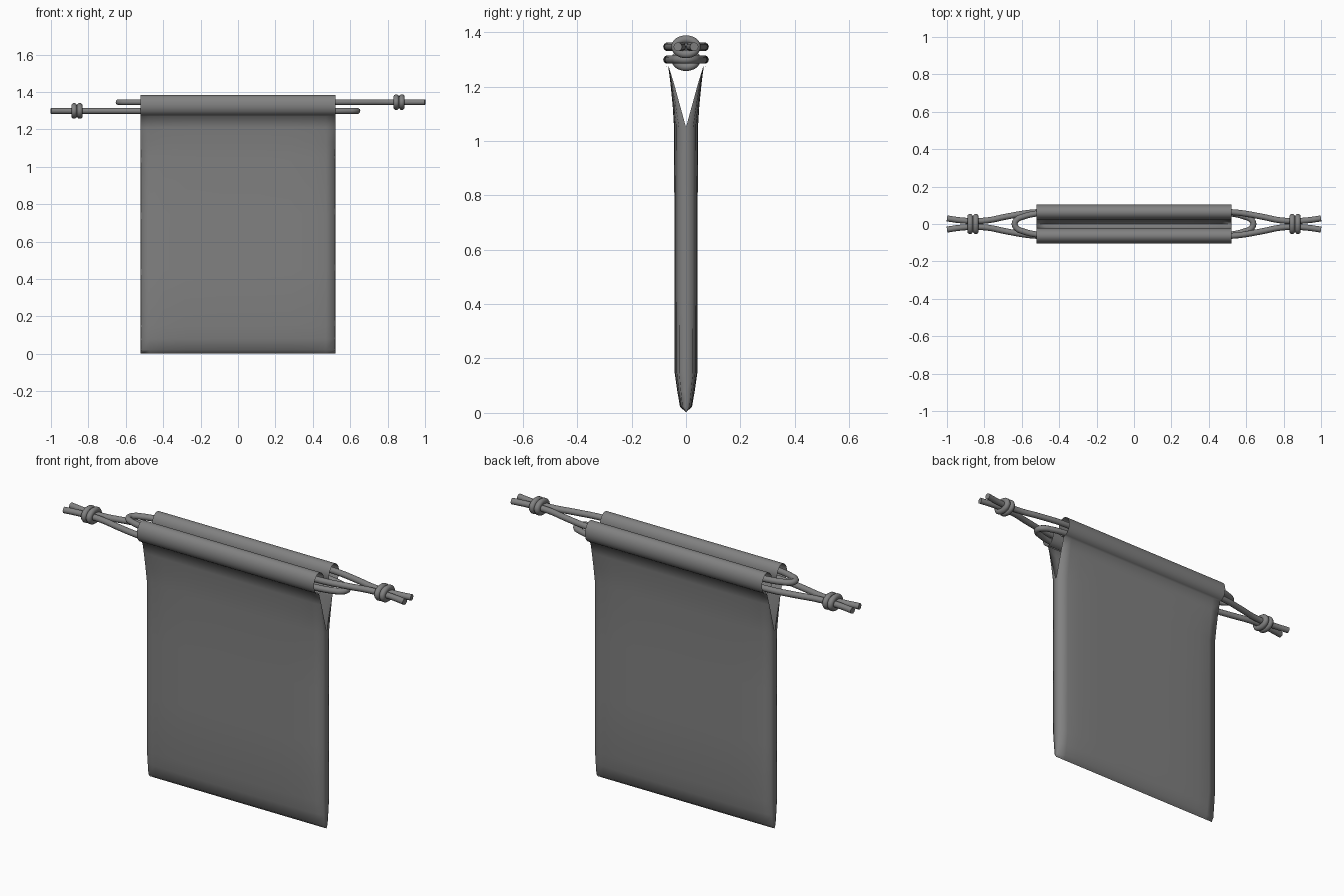
import bpy, bmesh
from math import sin, cos, pi

if "Cube" in bpy.data.objects:
    bpy.data.objects.remove(bpy.data.objects["Cube"])

grey = bpy.data.materials.new("dark_grey_cloth")
grey.diffuse_color = (0.22, 0.22, 0.22, 1)
grey.use_nodes = True
grey.node_tree.nodes["Principled BSDF"].inputs["Base Color"].default_value = grey.diffuse_color


def finish(obj, angle):
    obj.data.materials.append(grey)
    bpy.ops.object.select_all(action='DESELECT')
    bpy.context.view_layer.objects.active = obj
    obj.select_set(True)
    bpy.ops.object.shade_smooth_by_angle(angle=angle)


def cord(name, points, radius, cyclic=False):
    cu = bpy.data.curves.new(name, 'CURVE')
    cu.dimensions = '3D'
    cu.bevel_depth = radius
    cu.bevel_resolution = 3
    cu.resolution_u = 6
    cu.use_fill_caps = True
    sp = cu.splines.new('BEZIER')
    sp.bezier_points.add(len(points) - 1)
    for bp, p in zip(sp.bezier_points, points):
        bp.co = p
        bp.handle_left_type = bp.handle_right_type = 'AUTO'
    sp.use_cyclic_u = cyclic
    obj = bpy.data.objects.new(name, cu)
    bpy.context.collection.objects.link(obj)
    bpy.ops.object.select_all(action='DESELECT')
    bpy.context.view_layer.objects.active = obj
    obj.select_set(True)
    bpy.ops.object.convert(target='MESH')
    finish(bpy.context.object, 0.8)


# Cloth body: two pillowed sheets joined at the sides and bottom,
# open above z = 1.05 and folded into a channel at the top
half = [(0.52, 0), (0.517, 0.6), (0.47, 0.82), (0.40, 0.95), (0.28, 1.0), (0.1, 1.0)]
columns = [(-x, k) for x, k in half] + [(x, k) for x, k in reversed(half)]
# z, half depth in the middle, half depth at the side edges
rows = [(0.003, 0, 0), (0.022, 0.022, 0), (0.08, 0.032, 0), (0.15, 0.042, 0),
        (0.45, 0.043, 0), (0.75, 0.043, 0), (1.05, 0.044, 0),
        (1.13, 0.049, 0.022), (1.21, 0.057, 0.044), (1.272, 0.065, 0.063)]
N = 20
for i in range(1, N + 1):
    a = -pi / 2 + 2 * pi * i / N
    y = 0.063 + 0.042 * cos(a)
    rows.append((1.329 + 0.055 * sin(a), y, y))

bm = bmesh.new()
for s in (-1, 1):
    grid = [[bm.verts.new((x, s * (e + (m - e) * k), z)) for x, k in columns]
            for z, m, e in rows]
    for r0, r1 in zip(grid, grid[1:]):
        for j in range(len(columns) - 1):
            f = (r0[j], r0[j + 1], r1[j + 1], r1[j])
            bm.faces.new(f if s < 0 else f[::-1])
bmesh.ops.remove_doubles(bm, verts=bm.verts, dist=0.0005)
me = bpy.data.meshes.new("pouch_cloth")
bm.to_mesh(me)
bm.free()
pouch = bpy.data.objects.new("pouch_cloth", me)
bpy.context.collection.objects.link(pouch)
finish(pouch, 1.4)

# Two opposed drawstrings, each a loop with knotted loose ends
path = [(1.0, 0.03), (0.93, 0.02), (0.86, 0.016), (0.78, 0.02), (0.68, 0.04),
        (0.54, 0.062), (0.4, 0.064), (-0.4, 0.064), (-0.52, 0.056),
        (-0.59, 0.04), (-0.625, 0.024)]
for side, d, z in (("right", 1, 1.346), ("left", -1, 1.299)):
    pts = [(d * x, y, z) for x, y in path] + [(-d * 0.638, 0, z)]
    pts += [(d * x, -y, z) for x, y in reversed(path)]
    cord("drawstring_" + side, pts, 0.016)
    # Knot: two wraps around both strands
    for n, x in enumerate((0.846, 0.876)):
        ring = [(d * x, 0.039 * cos(2 * pi * i / 12), z + 0.027 * sin(2 * pi * i / 12))
                for i in range(12)]
        cord(f"knot_{side}_{n}", ring, 0.0155, True)
